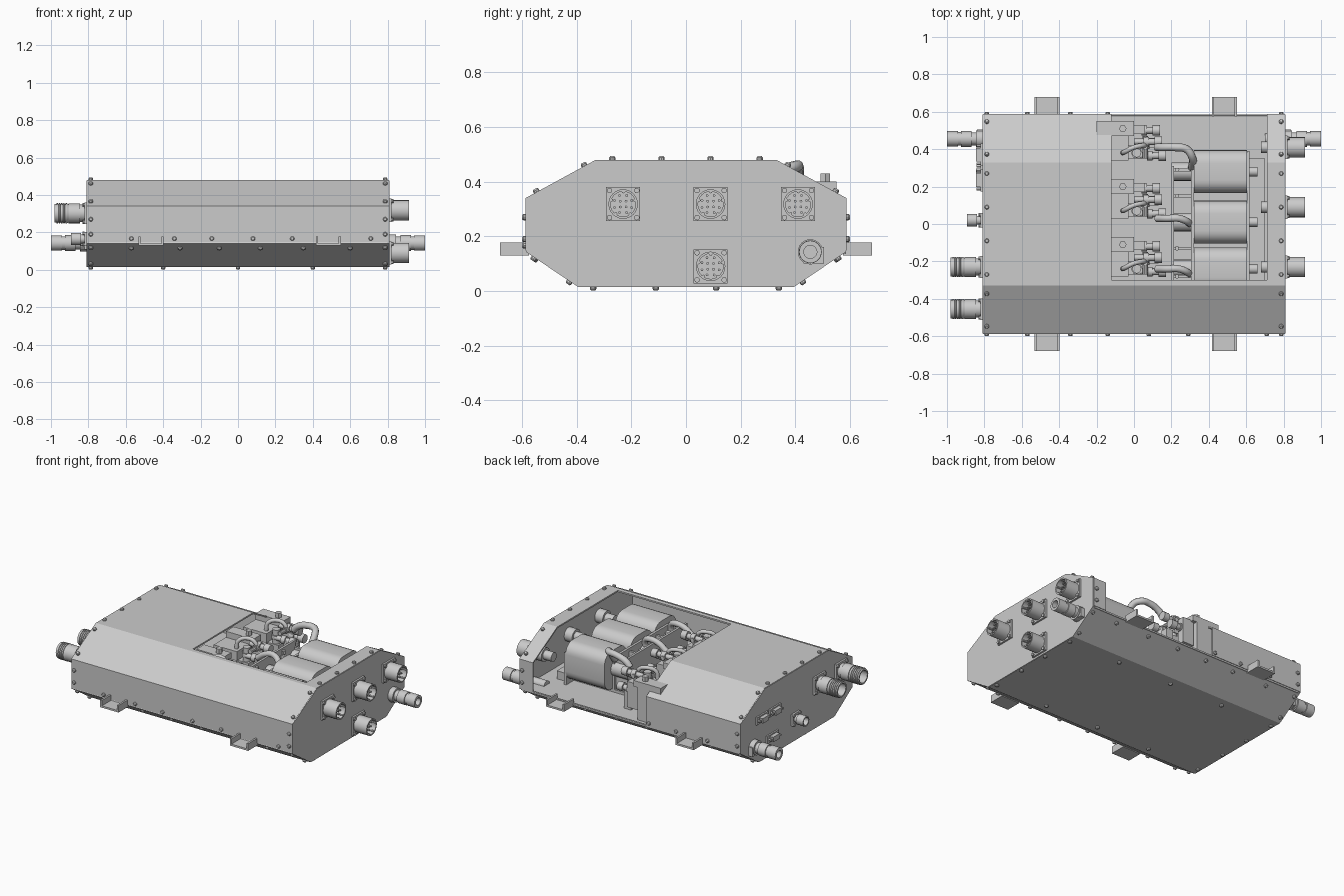
import bpy, bmesh, math
from mathutils import Vector, Matrix

if "Cube" in bpy.data.objects:
    bpy.data.objects.remove(bpy.data.objects["Cube"])


def box(bm, x0, x1, y0, y1, z0, z1):
    m = Matrix.Translation(((x0 + x1) / 2, (y0 + y1) / 2, (z0 + z1) / 2))
    bmesh.ops.create_cube(bm, size=1, matrix=m @ Matrix.Diagonal((x1 - x0, y1 - y0, z1 - z0, 1)))


def lathe(bm, prof, origin, axis, n=24):
    """Revolve (distance, radius) pairs about an axis; both ends are capped."""
    rot = Vector((0, 0, 1)).rotation_difference(Vector(axis).normalized()).to_matrix()
    rings = []
    for d, r in prof:
        rings.append([bm.verts.new(Vector(origin) + rot @ Vector((
            r * math.cos(2 * math.pi * i / n), r * math.sin(2 * math.pi * i / n), d))) for i in range(n)])
    for a, b in zip(rings, rings[1:]):
        for i in range(n):
            bm.faces.new((a[i], a[(i + 1) % n], b[(i + 1) % n], b[i]))
    bm.faces.new(rings[0][::-1])
    bm.faces.new(rings[-1])


def rod(bm, r, p, axis, length, n=16):
    lathe(bm, [(0, r), (length, r)], p, axis, n)


def prism(bm, pts, x0, x1):
    """Extrude a (y, z) outline along x."""
    a = [bm.verts.new((x0, y, z)) for y, z in pts]
    b = [bm.verts.new((x1, y, z)) for y, z in pts]
    bm.faces.new(a)
    bm.faces.new(b[::-1])
    for i in range(len(pts)):
        j = (i + 1) % len(pts)
        bm.faces.new((a[i], b[i], b[j], a[j]))


def finish(bm, name, smooth=True, recalc=True):
    if recalc:
        bmesh.ops.recalc_face_normals(bm, faces=bm.faces)
    me = bpy.data.meshes.new(name)
    bm.to_mesh(me)
    bm.free()
    ob = bpy.data.objects.new(name, me)
    bpy.context.collection.objects.link(ob)
    bpy.ops.object.select_all(action='DESELECT')
    bpy.context.view_layer.objects.active = ob
    ob.select_set(True)
    if smooth:
        bpy.ops.object.shade_smooth_by_angle(angle=math.radians(35))
    return ob


def sheet(name, pts, xs, keep):
    """Folded sheet metal: (y, z) path swept over x spans, dropping unwanted panels."""
    bm = bmesh.new()
    for x0, x1 in zip(xs, xs[1:]):
        for k, (p, q) in enumerate(zip(pts, pts[1:])):
            if keep(x0, k):
                bm.faces.new([bm.verts.new(c) for c in ((x0, *p), (x1, *p), (x1, *q), (x0, *q))])
    bmesh.ops.remove_doubles(bm, verts=bm.verts, dist=1e-5)
    ob = finish(bm, name, False, False)
    mod = ob.modifiers.new("thickness", 'SOLIDIFY')
    mod.thickness, mod.offset = 0.01, -1


def tube(name, pts, r):
    cu = bpy.data.curves.new(name, 'CURVE')
    cu.dimensions, cu.bevel_depth, cu.bevel_resolution, cu.use_fill_caps = '3D', r, 3, True
    sp = cu.splines.new('BEZIER')
    sp.bezier_points.add(len(pts) - 1)
    for b, p in zip(sp.bezier_points, pts):
        b.co = p
        b.handle_left_type = b.handle_right_type = 'AUTO'
    sp.resolution_u = 8
    ob = bpy.data.objects.new(name, cu)
    bpy.context.collection.objects.link(ob)
    bpy.ops.object.select_all(action='DESELECT')
    bpy.context.view_layer.objects.active = ob
    ob.select_set(True)
    bpy.ops.object.convert(target='MESH')


# Housing: top cover with cutaway, base pan, end plates, inner tray
cover = [(-.587, .148), (-.587, .34), (-.33, .48), (-.30, .48), (.33, .48), (.587, .34), (.587, .148)]
sheet("top_cover", cover, [-.806, -.12, .71, .806], lambda x, k: x != -.12 or k < 3)
base = [(.585, .142), (.395, .015), (-.395, .015), (-.585, .142)]
sheet("base_pan", base, [-.806, .806], lambda x, k: True)
outline = [(-.585, .142), (-.585, .34), (-.33, .478), (.33, .478), (.585, .34), (.585, .142), (.395, .016), (-.395, .016)]
for side, x0, x1 in (("left", -.81, -.797), ("right", .797, .81)):
    bm = bmesh.new()
    prism(bm, outline, x0, x1)
    finish(bm, side + "_end_plate", False)
bm = bmesh.new()
box(bm, -.797, .797, -.57, .585, .136, .147)
finish(bm, "inner_tray", False)

# U-shaped mounting feet
for cx in (-.465, .483):
    for s in (-1, 1):
        bm = bmesh.new()
        ya, yb = sorted((s * .575, s * .68))
        box(bm, cx - .067, cx + .067, ya, yb, .13, .142)
        for e in (-1, 1):
            xa, xb = sorted((cx + e * .067, cx + e * .055))
            box(bm, xa, xb, ya, yb, .13, .177)
        finish(bm, "mounting_foot", False)

# Cover and base screws
bm = bmesh.new()
head = [(-.003, .012), (.008, .012), (.013, .008)]
for x in (-.787, .787):
    for y in (-.27, -.09, .09, .27):
        lathe(bm, head, (x, y, .48), (0, 0, 1), 10)
    for y in (-.34, -.11, .11, .34):
        lathe(bm, head, (x, y, .015), (0, 0, -1), 10)
    for s in (-1, 1):
        for t in (.16, .84):
            lathe(bm, head, (x, s * (.587 - .257 * t), .34 + .14 * t), (0, s * .48, .88), 10)
            lathe(bm, head, (x, s * (.585 - .19 * t), .142 - .127 * t), (0, s * .56, -.83), 10)
        for z in (.19, .27):
            lathe(bm, head, (x, s * .587, z), (0, s, 0), 10)
for s in (-1, 1):
    for x in (-.57, -.34, -.14, .08, .29, .71):
        if s < 0 or x < -.12:
            lathe(bm, head, (x, s * .587, .167), (0, s, 0), 10)
    for x in (-.57, -.31, -.1, .12, .35, .6):
        lathe(bm, head, (x, s * .55, .119), (0, s * .56, -.83), 10)
    for x in (-.4, 0, .4):
        lathe(bm, head, (x, s * .34, .015), (0, 0, -1), 10)
finish(bm, "housing_screws")


def flange(bm, sx, y, z, h):
    xa, xb = sorted((sx * .808, sx * .822))
    box(bm, xa, xb, y - h, y + h, z - h, z + h)
    for a in (-1, 1):
        for b in (-1, 1):
            rod(bm, .01, (sx * .82, y + a * h * .8, z + b * h * .8), (sx, 0, 0), .012, 10)


# Right-hand pin sockets: notched shell, pins, and inner body
for y, z in ((-.23, .318), (.09, .318), (.41, .318), (.09, .09)):
    bm = bmesh.new()
    flange(bm, 1, y, z, .062)
    lathe(bm, [(0, .054), (.10, .054), (.10, .046), (.03, .046)], (.815, y, z), (1, 0, 0))
    for n, r in ((8, .034), (4, .015)):
        for i in range(n):
            a = 2 * math.pi * (i + .5) / n
            rod(bm, .005, (.84, y + r * math.cos(a), z + r * math.sin(a)), (1, 0, 0), .05, 8)
    for i in range(5):
        a = 2 * math.pi * i / 5 + .3
        rod(bm, .006, (.84, y + .045 * math.cos(a), z + .045 * math.sin(a)), (1, 0, 0), .074, 8)
    if z > .2:
        lathe(bm, [(0, .03), (.06, .03), (.06, .045), (.12, .045)], (.68, y, z), (1, 0, 0))
    finish(bm, "pin_socket")

# Fluid couplings at both ends
for s in (-1, 1):
    bm = bmesh.new()
    lathe(bm, [(0, .046), (.035, .046), (.035, .034), (.06, .034), (.06, .042), (.115, .042), (.115, .036),
               (.13, .036), (.13, .041), (.19, .041), (.19, .024), (.14, .024)], (s * .81, .455, .143), (s, 0, 0))
    xa, xb = sorted((s * .81, s * .84))
    box(bm, xa, xb, .43, .505, .10, .16)
    rod(bm, .03, (s * .81, .455, .143), (-s, 0, 0), .11)
    finish(bm, "fluid_coupling")

# Left-hand power plugs with ribbed grips
for y in (-.23, -.455):
    bm = bmesh.new()
    flange(bm, -1, y, .302, .058)
    ribs = [(.1 + .012 * i + d, r) for i in range(5) for d, r in ((0, .054), (.007, .054), (.008, .05), (.011, .05))]
    lathe(bm, [(0, .046), (.03, .046), (.03, .053), (.09, .053), (.09, .048)] + ribs +
          [(.165, .05), (.165, .04), (.11, .04)], (-.815, y, .302), (-1, 0, 0))
    finish(bm, "power_plug")

# Small round plug and flat signal connectors
bm = bmesh.new()
flange(bm, -1, .02, .165, .038)
lathe(bm, [(0, .024), (.025, .024), (.025, .033), (.078, .033), (.078, .025), (.04, .025)], (-.815, .02, .165), (-1, 0, 0))
finish(bm, "small_round_plug")
for y, z in ((.37, .30), (.235, .30), (.26, .135)):
    bm = bmesh.new()
    box(bm, -.82, -.808, y - .06, y + .06, z - .025, z + .025)
    prism(bm, [(y - .036, z + .017), (y + .036, z + .017), (y + .03, z - .017), (y - .03, z - .017)], -.845, -.82)
    for e in (-1, 1):
        rod(bm, .008, (-.82, y + e * .048, z), (-1, 0, 0), .022, 6)
    finish(bm, "signal_connector")

# Three pump motors with rounded casings
for y in (.28, .01, -.24):
    bm = bmesh.new()
    pts = []
    for cy, cz, a0 in ((.045, .35, 0), (-.045, .35, 90), (-.045, .24, 180), (.045, .24, 270)):
        for k in range(7):
            a = math.radians(a0 + 15 * k)
            pts.append((y + cy + .07 * math.cos(a), cz + .07 * math.sin(a)))
    prism(bm, pts, .32, .605)
    rod(bm, .05, (.2, y, .295), (1, 0, 0), .12)
    rod(bm, .025, (.6, y, .295), (1, 0, 0), .06)
    finish(bm, "pump_motor")

# Motor cradle plates and side rails
bm = bmesh.new()
box(bm, .2, .215, -.3, .31, .145, .40)
box(bm, .305, .322, -.3, .31, .145, .38)
box(bm, .603, .618, -.3, .39, .145, .36)
box(bm, .2, .7, -.3, .31, .145, .165)
box(bm, .603, .7, -.3, .35, .145, .20)
for y in (-.28, -.13, .15, .29):
    box(bm, .215, .305, y - .008, y + .008, .16, .36)
    rod(bm, .012, (.23, y, .37), (0, 0, 1), .02, 6)
finish(bm, "motor_cradle", False)

# Valve banks beside the motors
for y in (.44, .13, -.18):
    bm = bmesh.new()
    box(bm, -.2, -.03, y - .10, y + .11, .147, .36)
    box(bm, -.2, .0, y + .03, y + .11, .36, .40)
    box(bm, -.03, .05, y - .09, y - .02, .147, .30)
    box(bm, -.02, .06, y + .04, y + .09, .20, .37)
    rod(bm, .02, (-.06, y + .07, .40), (0, 0, 1), .03, 6)
    rod(bm, .024, (.015, y - .06, .30), (0, 0, 1), .09)
    rod(bm, .032, (.015, y - .06, .33), (0, 0, 1), .025, 6)
    for dx, dy, z in ((0, 0, .385), (.02, -.075, .34), (-.01, .06, .31)):
        lathe(bm, [(0, .016), (.05, .016), (.05, .026), (.08, .026), (.08, .018), (.11, .018), (.11, .028),
                   (.15, .028)], (dx, y + dy, z), (1, 0, 0), 12)
    rod(bm, .014, (.06, y - .09, .38), (0, 1, 0), .12, 10)
    rod(bm, .022, (.06, y - .04, .38), (0, 1, 0), .04, 6)
    rod(bm, .02, (.1, y - .075, .147), (0, 0, 1), .2, 12)
    box(bm, .08, .13, y - .03, y + .02, .147, .30)
    finish(bm, "valve_bank")
    tube("valve_hose", [(-.06, y - .06, .36), (-.05, y - .055, .41), (0, y - .03, .43), (.05, y - .02, .41),
                        (.06, y - .02, .36)], .013)

# Coolant pipes looping from valves to motors
tube("rear_coolant_pipe", [(.12, .41, .40), (.15, .41, .43), (.22, .41, .455), (.28, .40, .455), (.31, .36, .44),
                           (.31, .30, .36)], .021)
for y in (.03, -.24):
    tube("coolant_pipe", [(.12, y, .36), (.18, y, .40), (.24, y, .41), (.29, y - .02, .38), (.29, y - .03, .30)], .019)
